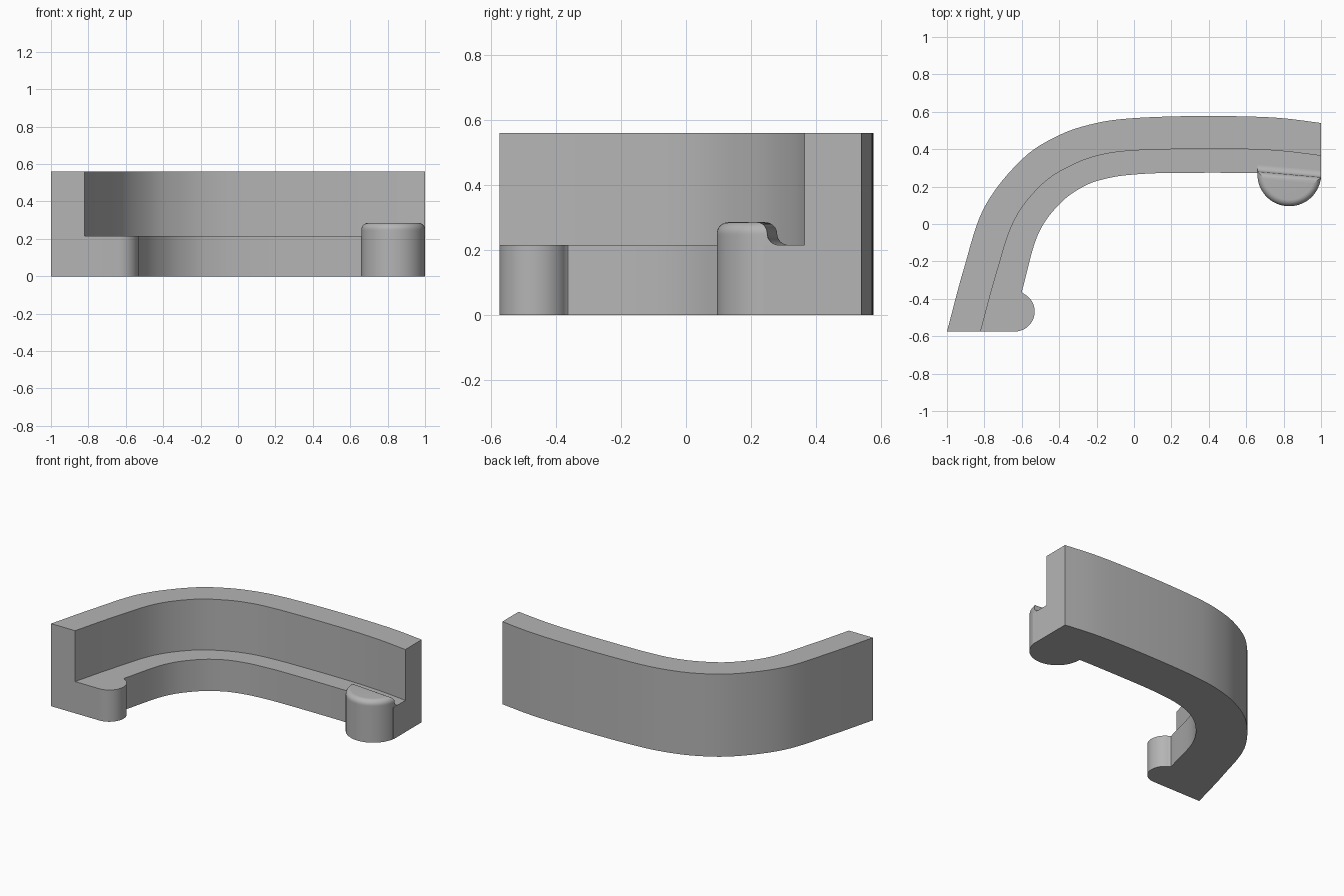
import bpy, bmesh
from math import sin, cos, pi, radians
from mathutils import Vector

cube = bpy.data.objects.get("Cube")
if cube:
    bpy.data.objects.remove(cube, do_unlink=True)

grey = bpy.data.materials.new("plain_grey")
grey.use_nodes = True
grey.diffuse_color = (0.46, 0.46, 0.46, 1)
grey.node_tree.nodes["Principled BSDF"].inputs["Base Color"].default_value = grey.diffuse_color


def spline(points, steps=6):
    """Smooth curve through all the given plan points."""
    p = [Vector(q) for q in points]
    p = [2 * p[0] - p[1]] + p + [2 * p[-1] - p[-2]]
    out = []
    for a, b, c, d in zip(p, p[1:], p[2:], p[3:]):
        for i in range(steps):
            t = i / steps
            out.append(0.5 * (2 * b + (c - a) * t + (2 * a - 5 * b + 4 * c - d) * t**2
                              + (3 * b - a - 3 * c + d) * t**3))
    return out + [p[-2]]


def stack(name, rings):
    """Solid skinned through equal-length rings given as (plan outline, height)."""
    bm = bmesh.new()
    loops = [[bm.verts.new((q[0], q[1], z)) for q in outline] for outline, z in rings]
    n = len(loops[0])
    for low, high in zip(loops, loops[1:]):
        for i in range(n):
            j = (i + 1) % n
            bm.faces.new((low[i], low[j], high[j], high[i]))
    bm.faces.new(loops[0][::-1])
    bm.faces.new(loops[-1])
    bmesh.ops.remove_doubles(bm, verts=bm.verts, dist=0.0001)
    bmesh.ops.recalc_face_normals(bm, faces=bm.faces)
    mesh = bpy.data.meshes.new(name)
    bm.to_mesh(mesh)
    bm.free()
    mesh.materials.append(grey)
    obj = bpy.data.objects.new(name, mesh)
    bpy.context.collection.objects.link(obj)
    bpy.ops.object.select_all(action='DESELECT')
    obj.select_set(True)
    bpy.context.view_layer.objects.active = obj
    bpy.ops.object.shade_smooth_by_angle(angle=radians(35))
    return obj


HEIGHT, LEDGE, PEG = 0.56, 0.215, 0.285

# Plan curves of the bend, from the front left end to the right end
outer = spline([(-1, -.575), (-.91, -.24), (-.8, .09), (-.6, .345), (-.4, .475), (-.2, .54),
                (0, .566), (.3, .577), (.6, .575), (.8, .565), (1, .54)])
wall_inner = spline([(-.82, -.575), (-.74, -.28), (-.64, .02), (-.487, .216), (-.318, .321),
                     (-.16, .373), (.02, .394), (.3, .401), (.6, .4), (.8, .389), (1, .365)])
ledge_inner = spline([(-.6, -.363), (-.515, -.06), (-.395, .11), (-.257, .207), (-.12, .249),
                      (.02, .266), (.2, .273), (.6, .273), (.8, .263), (1, .238)])

# Tall curved wall
wall = outer + wall_inner[::-1]
stack("curved_wall", [(wall, 0), (wall, HEIGHT)])

# Low ledge ending in a rounded foot
foot = [(-.638 + .107 * cos(a), -.468 + .107 * sin(a))
        for a in (radians(66 - 156 * i / 20) for i in range(21))]
ledge = wall_inner + ledge_inner[::-1] + foot
stack("ledge_with_foot", [(ledge, 0), (ledge, LEDGE)])


# Half-round peg: rounded front rim, back sloping down to the ledge in an S
def peg_outline(inset, spread):
    cx, cy, r = .83, .265, .17 - inset

    def back(x):
        return .23 - .09 * (x - cx) + spread

    arc = []
    for i in range(41):
        a = pi + pi * i / 40
        x = cx + r * cos(a)
        arc.append((x, min(cy + r * sin(a), back(x))))
    return arc + [(cx + r, back(cx + r) + .0005), (cx - r, back(cx - r) + .0005)]


R = (PEG - LEDGE) / 2
rings = [(peg_outline(0, 2 * R), 0)]
for i in range(9):
    a = pi / 2 * i / 8
    rings.append((peg_outline(0, 2 * R - R * sin(a)), LEDGE + R * (1 - cos(a))))
for i in range(1, 9):
    a = pi / 2 * i / 8
    rings.append((peg_outline(R * (1 - cos(a)), R * cos(a)), LEDGE + R + R * sin(a)))
stack("rounded_peg", rings)
